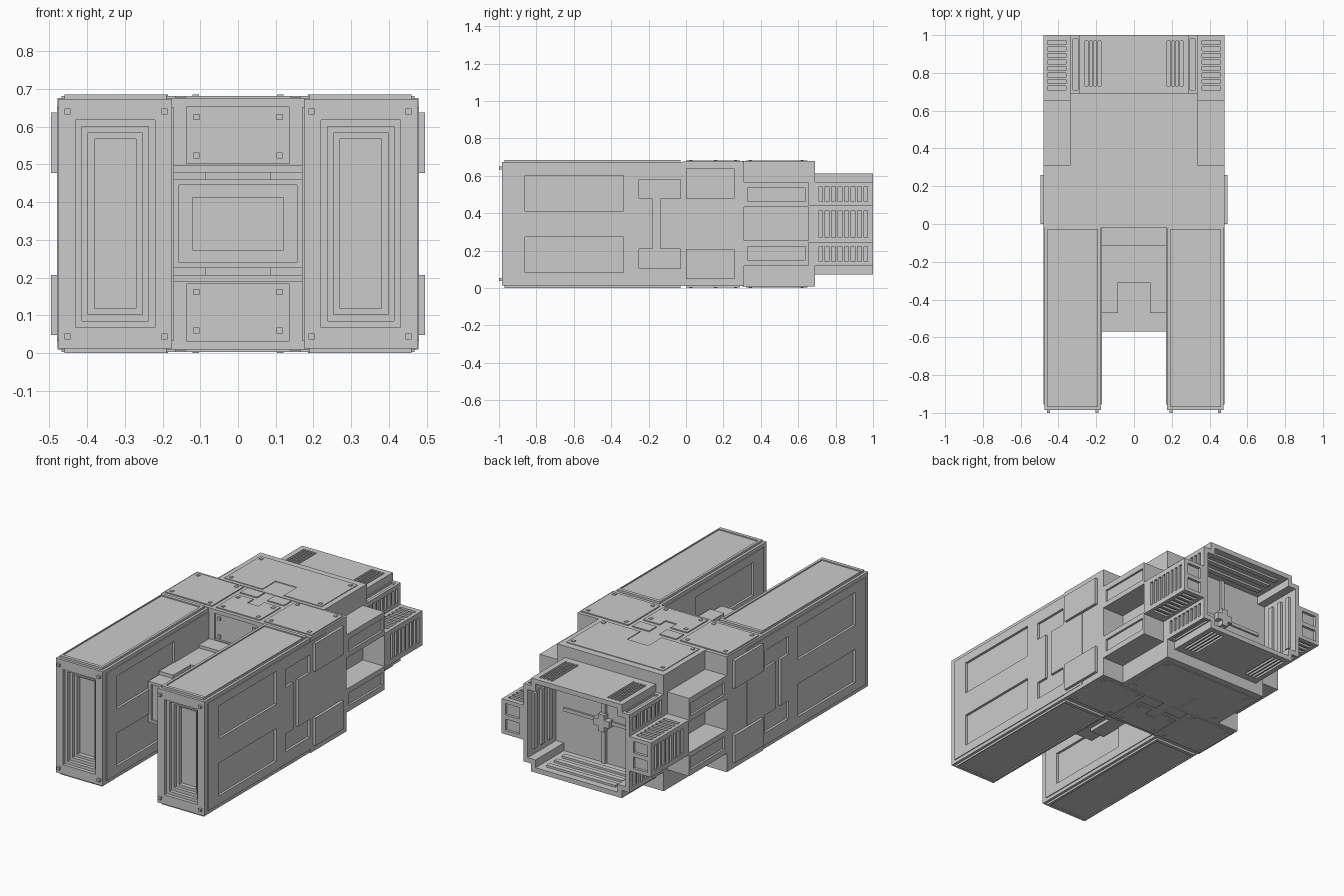
import bpy, bmesh

H = 0.3425          # half height: everything is modelled around z = 0, then lifted


def flip(b, ax):
    b = list(b)
    b[2 * ax], b[2 * ax + 1] = -b[2 * ax + 1], -b[2 * ax]
    return tuple(b)


def mir(boxes):
    """Mirror boxes (x0,x1,y0,y1,z0,z1) left/right and up/down."""
    out = []
    for b in boxes:
        for m in (b, flip(b, 0), flip(b, 2), flip(flip(b, 0), 2)):
            if m not in out:
                out.append(m)
    return out


def finish(name, bm):
    bmesh.ops.recalc_face_normals(bm, faces=bm.faces)
    me = bpy.data.meshes.new(name)
    bm.to_mesh(me)
    bm.free()
    ob = bpy.data.objects.new(name, me)
    ob.location.z = H
    bpy.context.collection.objects.link(ob)
    return ob


def boxes(name, blist):
    bm = bmesh.new()
    for x0, x1, y0, y1, z0, z1 in mir(blist):
        v = [bm.verts.new((x, y, z)) for x in (x0, x1) for y in (y0, y1) for z in (z0, z1)]
        for f in ((0, 1, 3, 2), (4, 6, 7, 5), (0, 4, 5, 1), (2, 3, 7, 6), (0, 2, 6, 4), (1, 5, 7, 3)):
            bm.faces.new([v[i] for i in f])
    return finish(name, bm)


def prism(name, pts, axis, ranges):
    """Extrude a closed outline along y (pts = x,z) or z (pts = x,y)."""
    bm = bmesh.new()
    for a, b in ranges:
        place = (lambda p, t: (p[0], t, p[1])) if axis == 'y' else (lambda p, t: (p[0], p[1], t))
        lo = [bm.verts.new(place(p, a)) for p in pts]
        hi = [bm.verts.new(place(p, b)) for p in pts]
        bm.faces.new(lo)
        bm.faces.new(hi)
        n = len(pts)
        for i in range(n):
            bm.faces.new((lo[i], lo[(i + 1) % n], hi[(i + 1) % n], hi[i]))
    return finish(name, bm)


def stepped(w1, h1, w2, h2):
    """Rectangle w2 x h2 with its corners notched back to w1 / h1."""
    q = [(w2, h1), (w1, h1), (w1, h2)]
    r = [(-x, z) for x, z in reversed(q)]
    return q + r + [(-x, -z) for x, z in q + r]


def cut(ob, cutter):
    """Subtract a cutter and bake the result."""
    if isinstance(cutter, list):
        cutter = boxes("cutter", cutter)
    cutter.hide_render = True
    m = ob.modifiers.new("cut", 'BOOLEAN')
    m.operation, m.object, m.solver = 'DIFFERENCE', cutter, 'EXACT'
    bpy.context.view_layer.update()
    me = bpy.data.meshes.new_from_object(ob.evaluated_get(bpy.context.evaluated_depsgraph_get()))
    ob.modifiers.clear()
    ob.data = me
    bpy.data.objects.remove(cutter)


def bolts_top(name, pts, s=0.009):
    boxes(name, [(x - s, x + s, y - s, y + s, 0.325, H) for x, y in pts])


# --- front prongs with nested front recess and side panels
prongs = boxes("prongs", [(0.175, 0.475, -0.985, 0, -0.33, 0.33)])
for x0, x1, h, d in ((0.22, 0.43, 0.275, 0.965), (0.237, 0.413, 0.258, 0.945),
                     (0.253, 0.397, 0.24, 0.925), (0.27, 0.38, 0.225, 0.90)):
    cut(prongs, [(x0, x1, -1.02, -d, -h, h)])
side_plates = boxes("prong_side_plates", [(0.47, 0.48, -0.955, 0.13, -0.31, 0.31),
                                          (0.17, 0.18, -0.955, -0.01, -0.31, 0.31)])
for ob in (prongs, side_plates):
    cut(ob, [(0.466, 0.52, -0.86, -0.335, 0.07, 0.26),
             (0.13, 0.184, -0.86, -0.335, 0.07, 0.26),
             (0.466, 0.52, -0.25, -0.03, 0.135, 0.2375)])
    cut(ob, [(0.466, 0.52, -0.18, -0.135, -0.14, 0.14)])
caps = boxes("prong_top_plates", [(0.19, 0.46, -0.97, -0.03, 0.32, H)])
cut(caps, [(0.205, 0.455, -0.95, -0.05, 0.336, 0.36)])
boxes("prong_bolts", [(x - 0.008, x + 0.008, -1, -0.98, 0.29, 0.306) for x in (0.195, 0.452)])

# --- middle body
body = boxes("middle_body", [(-0.478, 0.478, -0.02, 0.31, -0.333, 0.333)])
cut(body, [(-0.137, 0.137, -0.05, -0.008, 0.16, 0.31)])
boxes("body_front_bolts", [(0.102, 0.118, -0.02, 0, z, z + 0.016) for z in (0.173, 0.275)])
boxes("side_pads", [(0.46, 0.495, 0.0, 0.26, 0.135, 0.295)])

# --- top and bottom armour plates
Z = ((0.325, 0.339), (-0.339, -0.325))
boxes("corner_plates", [(0.165, 0.468, 0.0, 0.29, *Z[0])])
boxes("small_plates", [(0.033, 0.14, 0.22, 0.29, *Z[0])])
prism("centre_plates", [(-0.14, 0), (0.14, 0), (0.14, 0.19), (0.035, 0.19), (0.035, 0.135),
                        (-0.035, 0.135), (-0.035, 0.19), (-0.14, 0.19)], 'z', Z)
bolts_top("plate_bolts", [(0.195, 0.025), (0.44, 0.025), (0.195, 0.265), (0.44, 0.265),
                          (0.112, 0.025), (0.112, 0.16), (0.285, 0.345), (0.285, 0.62)])
prism("rear_plates", [(-0.31, 0.32), (-0.068, 0.32), (-0.068, 0.44), (0.068, 0.44),
                      (0.068, 0.32), (0.31, 0.32), (0.31, 0.65), (-0.31, 0.65)], 'z', Z)

# --- stepped core between the prongs
boxes("core_base", [(-0.175, 0.175, -0.115, 0, -0.1545, 0.1545)])
core = boxes("core_block", [(-0.175, 0.175, -0.57, 0, -0.1175, 0.1175)])
cut(core, prism("cutter", stepped(0.135, 0.085, 0.156, 0.1025), 'y', ((-0.6, -0.56),)))
cut(core, [(0.1, 0.156, -0.6, -0.56, 0.05, 0.1025)])
cut(core, [(-0.12, 0.12, -0.6, -0.53, -0.07, 0.07)])
prism("core_saddle", [(-0.175, 0), (-0.175, -0.47), (-0.085, -0.47), (-0.085, -0.31),
                      (0.085, -0.31), (0.085, -0.47), (0.175, -0.47), (0.175, 0)],
      'z', ((0.11, 0.1375), (-0.1375, -0.11)))

# --- rear body and side fairings
boxes("rear_body", [(-0.34, 0.34, 0.30, 0.69, -0.335, 0.335)])
fairings = boxes("side_fairings", [(0.33, 0.478, 0.30, 0.655, 0.09, 0.225)])
cut(fairings, [(0.466, 0.5, 0.33, 0.64, 0.12, 0.192)])

# --- hollow engine housing with vents
slot_y = [0.71 + 0.0345 * i for i in range(8)]
engine = prism("engine_housing", stepped(0.29, 0.225, 0.34, 0.27), 'y', ((0.68, 1.0),))
cut(engine, prism("cutter", stepped(0.262, 0.197, 0.312, 0.242), 'y', ((0.74, 1.05),)))
cut(engine, [(0.328, 0.36, y, y + 0.02, 0.12, 0.2) for y in slot_y]
    + [(0.297, 0.323, 0.71, 0.98, 0.214, 0.24)]
    + [(x, x + 0.015, 0.73, 0.97, 0.258, 0.29) for x in (0.175, 0.198, 0.221, 0.244)])

# --- ribs and cross fitting inside the engine
boxes("engine_ribs", [(-0.22, 0.22, y, y + 0.03, 0.23, 0.25) for y in (0.79, 0.86, 0.93)]
      + [(0.298, 0.32, y, y + 0.03, -0.16, 0.16) for y in (0.79, 0.86, 0.93)])
boxes("engine_cross", [(-0.05, 0.05, 0.73, 0.775, -0.02, 0.02), (-0.02, 0.02, 0.73, 0.775, -0.05, 0.05),
                       (-0.012, 0.012, 0.73, 0.755, -0.24, 0.24), (-0.26, 0.26, 0.73, 0.75, -0.01, 0.01)])

# --- side pods with slotted faces
pods = boxes("side_pods", [(0.335, 0.478, 0.655, 1.0, -0.1, 0.1)])
cut(pods, [(0.465, 0.5, y, y + 0.02, -0.072, 0.072) for y in slot_y])
cut(pods, [(0.36, 0.458, y, y + 0.02, 0.088, 0.12) for y in slot_y]
    + [(0.365, 0.455, 0.985, 1.03, 0.012, 0.078)])
